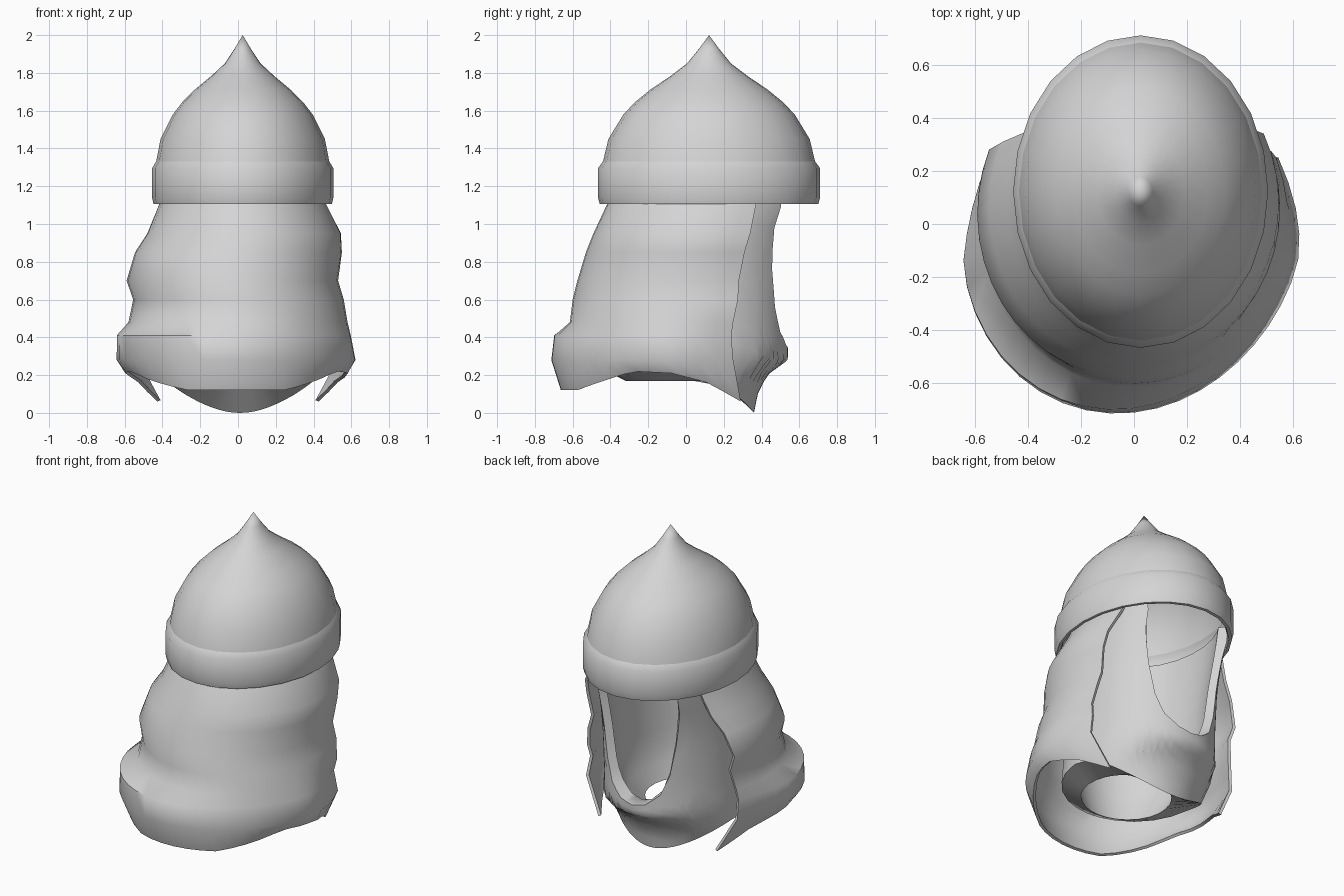
import bpy, bmesh, math
from math import sin, cos, pi, radians

if "Cube" in bpy.data.objects:
    bpy.data.objects.remove(bpy.data.objects["Cube"])

grey = bpy.data.materials.new("plain grey")
grey.diffuse_color = (0.66, 0.66, 0.66, 1)
grey.use_nodes = True
grey.node_tree.nodes["Principled BSDF"].inputs["Base Color"].default_value = grey.diffuse_color


def lerp_table(table, v):
    """Interpolate rows (key, a, b, ...) at key v."""
    table = sorted(table)
    if v <= table[0][0]:
        return table[0][1:]
    for p, q in zip(table, table[1:]):
        if v <= q[0]:
            f = (v - p[0]) / (q[0] - p[0])
            return [a + (b - a) * f for a, b in zip(p[1:], q[1:])]
    return table[-1][1:]


def surface(name, rows, wrap=False, thick=0, angle=40):
    """Skin a list of equal-length rows of points with quads."""
    bm = bmesh.new()
    grid = [[bm.verts.new(p) for p in row] for row in rows]
    n = len(rows[0])
    for r, s in zip(grid, grid[1:]):
        for i in range(n if wrap else n - 1):
            j = (i + 1) % n
            bm.faces.new((r[i], r[j], s[j], s[i]))
    bmesh.ops.remove_doubles(bm, verts=bm.verts, dist=0.0005)
    bmesh.ops.recalc_face_normals(bm, faces=bm.faces)
    mesh = bpy.data.meshes.new(name)
    bm.to_mesh(mesh)
    bm.free()
    mesh.materials.append(grey)
    ob = bpy.data.objects.new(name, mesh)
    bpy.context.collection.objects.link(ob)
    bpy.context.view_layer.objects.active = ob
    ob.select_set(True)
    if thick:
        m = ob.modifiers.new("thickness", 'SOLIDIFY')
        m.thickness = thick
        m.offset = -1
        bpy.ops.object.modifier_apply(modifier=m.name)
    bpy.ops.object.shade_smooth_by_angle(angle=radians(angle))
    ob.select_set(False)
    return ob


def lathe(name, profile, segs=24, angle=40):
    """Oval lathe around the helmet axis, deeper than wide."""
    rows = [[(0.025 + r * cos(2 * pi * i / segs),
              0.122 + 1.225 * r * sin(2 * pi * i / segs), z)
             for i in range(segs)] for r, z in profile]
    return surface(name, rows, wrap=True, angle=angle)


# Pointed dome, a single skin up to the tip
lathe("helmet_dome", [
    (0.458, 1.332), (0.435, 1.45), (0.37, 1.58), (0.32, 1.645),
    (0.255, 1.71), (0.165, 1.785), (0.095, 1.85), (0.045, 1.925), (0, 2.0)],
    angle=60)

# Rounded brow band with its lower edge rolled under
lathe("brow_band", [
    (0.445, 1.13), (0.455, 1.105), (0.472, 1.105), (0.48, 1.14),
    (0.48, 1.295), (0.458, 1.332)], angle=50)

# Cloth drape, open at the face side: z, left x, right x, outer y, end y, centre y
drape = [
    (1.15, -0.40, 0.45, -0.39, 0.38, 0.12),
    (1.10, -0.42, 0.47, -0.42, 0.37, 0.11),
    (0.95, -0.48, 0.545, -0.49, 0.34, 0.08),
    (0.85, -0.545, 0.55, -0.53, 0.31, 0.06),
    (0.70, -0.59, 0.53, -0.575, 0.28, 0.04),
    (0.60, -0.555, 0.56, -0.60, 0.275, 0.03),
    (0.48, -0.58, 0.58, -0.615, 0.25, 0.01),
    (0.41, -0.645, 0.62, -0.695, 0.24, 0.0),
    (0.28, -0.645, 0.645, -0.71, 0.25, 0.0),
    (0.12, -0.60, 0.60, -0.66, 0.29, 0.0)]
hem = [(0, 0.12), (0.22, 0.12), (0.4, 0.17), (0.55, 0.22), (0.72, 0.21),
       (0.86, 0.16), (1, 0.06)]
cols = 28
rows = []
for k, (z, xl, xr, yf, ye, cy) in enumerate(drape):
    cx, rx, ry = (xl + xr) / 2, (xr - xl) / 2, cy - yf
    end = math.acos((cy - ye) / ry)
    row = []
    for i in range(cols + 1):
        t = 2 * i / cols - 1
        a, zz = t * end, z
        tuck = max(0, (abs(t) - 0.7) / 0.3)     # ends turn in towards the face
        s = 1 - (0.1 * tuck if z < 0.45 else 0)
        if z < 0.45 and abs(a) < pi / 2:        # lopsided lower bulge
            s -= 0.05 * sin(2 * a)
        if k == len(drape) - 1:                 # hem dips to side points
            zz = lerp_table(hem, abs(t))[0]
            s -= 0.11 * tuck
        sy = 1 if abs(a) > pi / 2 else s
        row.append((cx + s * rx * sin(a), cy - sy * ry * cos(a), zz))
    rows.append(row)
surface("neck_drape", rows, thick=0.018, angle=50)

# Inner hood: z, half width, half depth, centre y
hood = [(0.0, 0.36, 0.36, 0.0), (0.1, 0.40, 0.38, 0.0),
        (0.2, 0.43, 0.42, 0.01), (0.28, 0.43, 0.49, 0.05),
        (0.36, 0.42, 0.48, 0.06), (0.5, 0.42, 0.48, 0.06),
        (0.8, 0.42, 0.48, 0.08), (1.0, 0.42, 0.49, 0.12),
        (1.1, 0.41, 0.51, 0.16), (1.2, 0.41, 0.51, 0.17)]
# Lining narrows down to the neck hole: z, half width, half depth, centre y
lining = [(0.17, 0.27, 0.26, -0.06), (0.24, 0.31, 0.32, -0.02),
          (0.34, 0.35, 0.40, 0.04), (0.5, 0.36, 0.42, 0.06),
          (0.8, 0.37, 0.43, 0.08), (1.0, 0.37, 0.44, 0.12),
          (1.2, 0.36, 0.46, 0.16)]
# U-shaped face opening: angle from the face centre, top height
opening = [(0, 0.34), (12, 0.36), (24, 0.43), (32, 0.56), (38, 0.76),
           (44, 0.98), (50, 1.2), (180, 1.2)]
half = [0, 6, 12, 18, 24, 28, 32, 35, 38, 41, 44, 47, 50, 58, 68, 80, 95,
        110, 125, 140, 155, 168]
angles = [-a for a in reversed(half[1:])] + half + [180]


def hood_row(shape, low_of, f):
    """One ring of the hood, a fraction f of the way up to the opening."""
    row = []
    for a in angles:
        low, top = low_of(a), lerp_table(opening, abs(a))[0]
        z = low + (top - low) * f
        w, d, cy = lerp_table(shape, z)
        row.append((0.01 + w * sin(radians(a)), cy + d * cos(radians(a)), z))
    return row


def hood_hem(a):
    return 0.22 * (0.5 - 0.5 * cos(pi * min(1, abs(a) / 100)))


def neck_hole(a):
    return 0.17


steps = 10
rows = [hood_row(hood, hood_hem, k / steps) for k in range(steps + 1)]
rows += [hood_row(lining, neck_hole, 1 - k / steps) for k in range(steps + 1)]
rows.append(rows[0])
surface("inner_hood", rows, wrap=True, angle=60)
